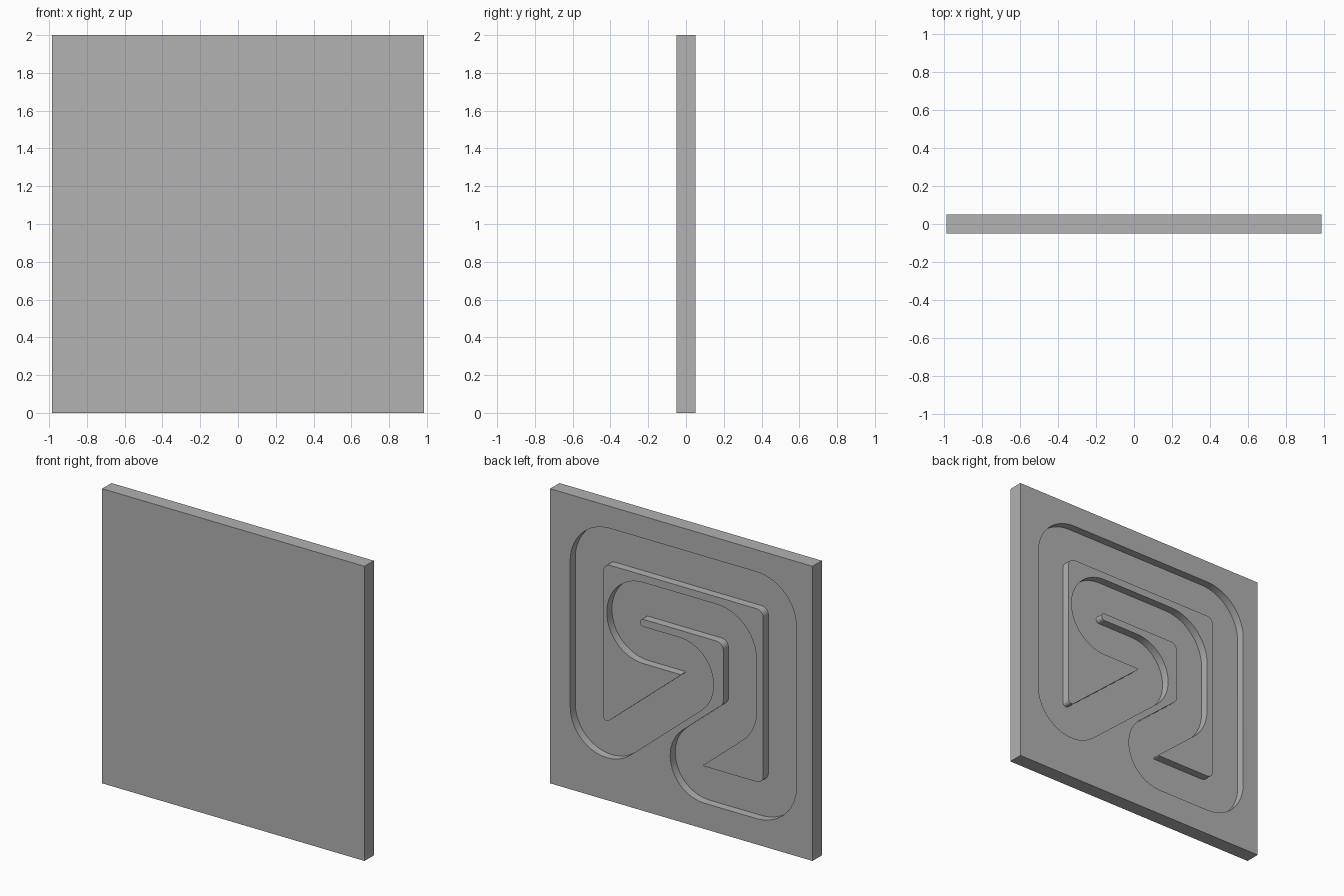
import bpy, bmesh, math
from mathutils import Vector, Matrix

if "Cube" in bpy.data.objects:
    bpy.data.objects.remove(bpy.data.objects["Cube"])

WIDTH, HEIGHT, THICK = 1.97, 2.0, 0.1
HALF, DEPTH, STEPS = 0.125, 0.055, 14      # groove half width, depth, arc steps

grey = bpy.data.materials.new("plain_grey")
grey.use_nodes = True
grey.diffuse_color = (0.445, 0.445, 0.445, 1)
grey.node_tree.nodes["Principled BSDF"].inputs["Base Color"].default_value = grey.diffuse_color


def make_object(name, bm):
    mesh = bpy.data.meshes.new(name)
    bm.to_mesh(mesh)
    bm.free()
    mesh.materials.append(grey)
    obj = bpy.data.objects.new(name, mesh)
    bpy.context.collection.objects.link(obj)
    return obj


# Flat square plate
bm = bmesh.new()
bmesh.ops.create_cube(bm, size=1)
bmesh.ops.scale(bm, vec=(WIDTH, THICK, HEIGHT), verts=bm.verts)
bmesh.ops.translate(bm, vec=(0, 0, HEIGHT / 2), verts=bm.verts)
plate = make_object("plate", bm)

# Groove centreline: a closed folded loop, (across, down, corner radius)
# measured from the upper corner of the back face
slope = math.tan(math.radians(40))
low, high = 1.99, 2.37                     # the two parallel diagonals
corners = [
    (0.275, 0.275, 0.175),
    (1.725, 0.275, 0.175),
    (1.725, 1.70, 0.175),
    ((high - 1.70) / slope, 1.70, 0.13),
    (1.425, high - slope * 1.425, 0.175),
    (1.425, 0.575, 0.175),
    (0.55, 0.575, 0.15),
    (0.55, 0.875, 0.15),
    ((low - 0.875) / slope, 0.875, 0.13),
    (0.275, low - slope * 0.275, 0.15),
]


def rounded_edges(corners):
    """Pairs of points on both sides of the rounded centreline."""
    pts = [Vector((u, v)) for u, v, r in corners]
    pairs = []
    for i, p in enumerate(pts):
        r = corners[i][2]
        d1 = (p - pts[i - 1]).normalized()
        d2 = (pts[(i + 1) % len(pts)] - p).normalized()
        turn = math.atan2(d1.x * d2.y - d1.y * d2.x, d1.dot(d2))
        sign = 1 if turn > 0 else -1
        side = Vector((-d1.y, d1.x)) * sign
        centre = p - d1 * r * math.tan(abs(turn) / 2) + side * r
        for k in range(STEPS + 1):
            ray = Matrix.Rotation(turn * k / STEPS, 2) @ -side
            pairs.append((centre + ray * (r - sign * HALF),
                          centre + ray * (r + sign * HALF)))
    return pairs


# Groove cutter: a closed strip, extruded out through the back face
bm = bmesh.new()
floor = THICK / 2 - DEPTH
rows = [[bm.verts.new((WIDTH / 2 - q.x, floor, HEIGHT - q.y)) for q in pair]
        for pair in rounded_edges(corners)]
for i, (a, b) in enumerate(rows):
    c, d = rows[(i + 1) % len(rows)]
    bm.faces.new((a, b, d, c))
bmesh.ops.remove_doubles(bm, verts=bm.verts, dist=0.0002)
top = bmesh.ops.extrude_face_region(bm, geom=bm.faces[:], use_keep_orig=True)
bmesh.ops.translate(bm, vec=(0, DEPTH + 0.05, 0),
                    verts=[g for g in top["geom"] if isinstance(g, bmesh.types.BMVert)])
bmesh.ops.recalc_face_normals(bm, faces=bm.faces)
cutter = make_object("groove_cutter", bm)
cutter.hide_render = True

# Carve the groove
cut = plate.modifiers.new("groove", "BOOLEAN")
cut.operation = "DIFFERENCE"
cut.solver = "EXACT"
cut.object = cutter
bpy.ops.object.select_all(action="DESELECT")
plate.select_set(True)
bpy.context.view_layer.objects.active = plate
bpy.ops.object.modifier_apply(modifier=cut.name)
bpy.data.objects.remove(cutter)
bpy.ops.object.shade_smooth_by_angle(angle=math.radians(30))
